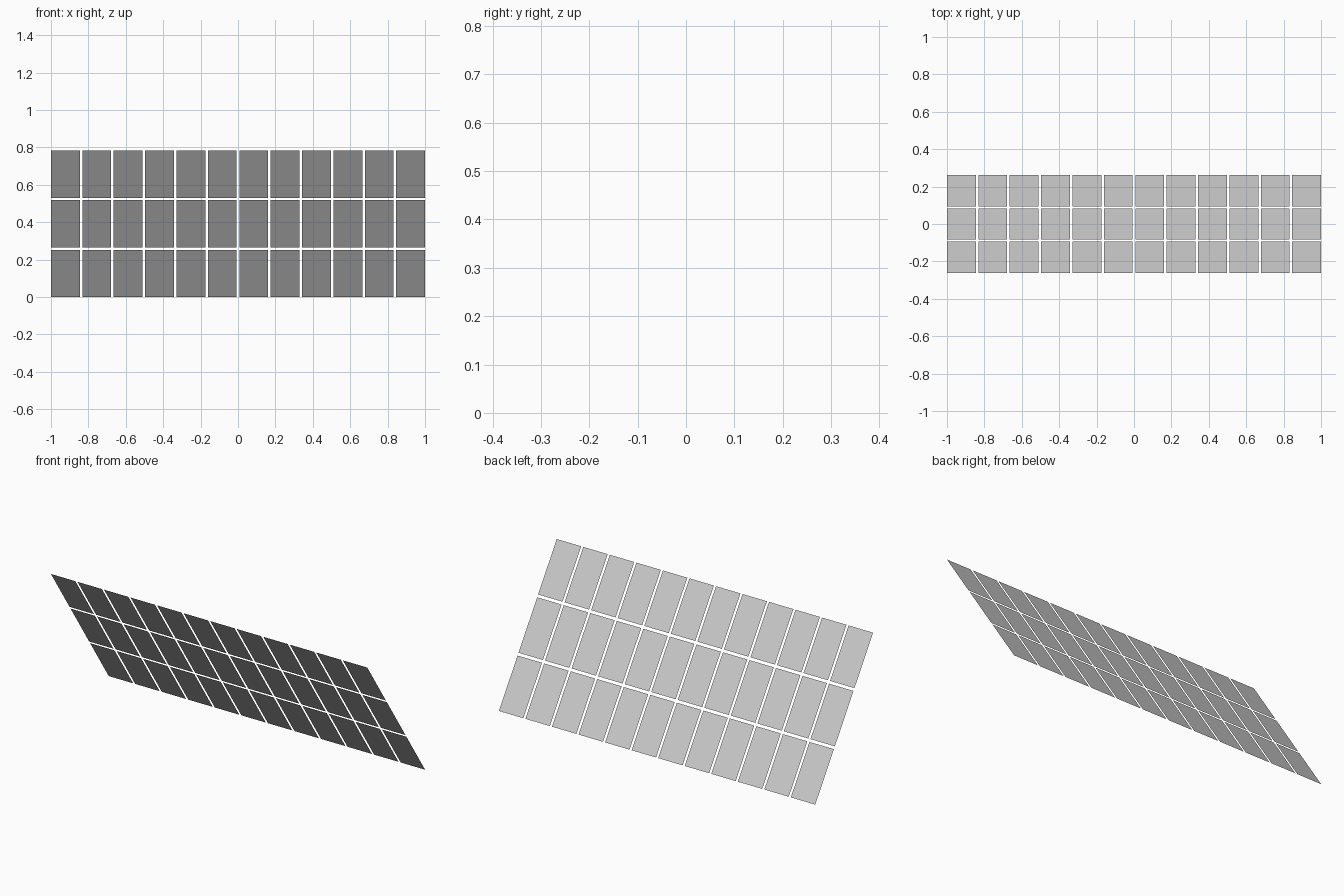
import bpy
import math
from mathutils import Vector

if "Cube" in bpy.data.objects:
    bpy.data.objects.remove(bpy.data.objects["Cube"])

COLS, ROWS = 12, 3
WIDTH, GAP = 2.0, 0.0134            # overall width and gap between columns
TOP = Vector((0, -0.261, 0.783))    # upper edge of the tilted array
BOTTOM = Vector((0, 0.261, 0.0))    # lower edge

slope = TOP - BOTTOM
up = slope.normalized()
row_gap = 0.0155
w = (WIDTH - (COLS - 1) * GAP) / COLS
h = (slope.length - (ROWS - 1) * row_gap) / ROWS
tilt = math.atan2(slope.z, slope.y)  # local +y runs up the slope

# One thin flat panel, its lit face looking up and back
def panel(name, col, row):
    x = -WIDTH / 2 + w / 2 + col * (w + GAP)
    centre = BOTTOM + up * (h / 2 + row * (h + row_gap))
    a, b = Vector((w / 2, 0, 0)), up * (h / 2)
    mesh = bpy.data.meshes.new(name)
    # wound so the normal points to +y and +z
    mesh.from_pydata([-a - b, -a + b, a + b, a - b], [], [(3, 2, 1, 0)])
    if mesh.polygons[0].normal.z < 0:
        mesh.flip_normals()
    obj = bpy.data.objects.new(name, mesh)
    obj.location = centre + Vector((x, 0, 0))
    bpy.context.collection.objects.link(obj)

# Rows of panels up the slope
for row in range(ROWS):
    for col in range(COLS):
        panel(f"panel_row{row + 1}_col{col + 1}", col, row)
